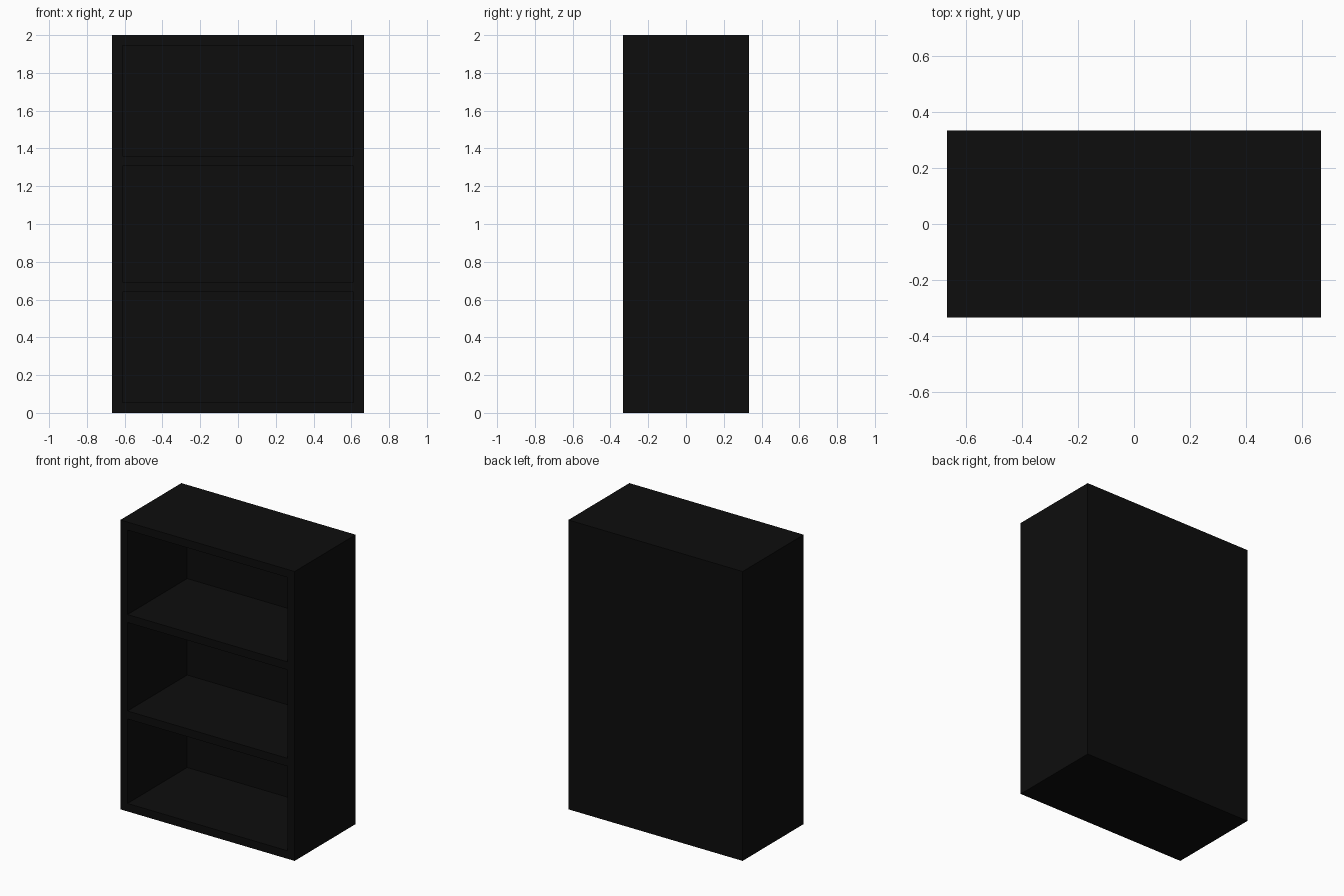
import bpy

if "Cube" in bpy.data.objects:
    bpy.data.objects.remove(bpy.data.objects["Cube"])

W, D, H = 1.333, 0.667, 2.0   # overall size
T = 0.055                     # board thickness
BACK = 0.015                  # back panel thickness

black = bpy.data.materials.new("black")
black.diffuse_color = (0.004, 0.004, 0.004, 1)
black.use_nodes = True
black.node_tree.nodes["Principled BSDF"].inputs["Base Color"].default_value = black.diffuse_color


def board(name, size, loc):
    bpy.ops.mesh.primitive_cube_add(size=1, location=loc)
    ob = bpy.context.object
    ob.name = name
    ob.scale = size
    bpy.ops.object.transform_apply(location=False, rotation=False, scale=True)
    ob.data.materials.append(black)
    return ob


# side panels
for name, s in (("left_side", -1), ("right_side", 1)):
    board(name, (T, D, H), (s * (W - T) / 2, 0, H / 2))

# horizontal boards between the sides
inner = W - 2 * T
for name, z in (("bottom_board", T / 2), ("lower_shelf", H / 3),
                ("upper_shelf", 2 * H / 3), ("top_board", H - T / 2)):
    board(name, (inner, D - BACK, T), (0, -BACK / 2, z))

# thin back panel
board("back_panel", (inner, BACK, H), (0, (D - BACK) / 2, H / 2))
